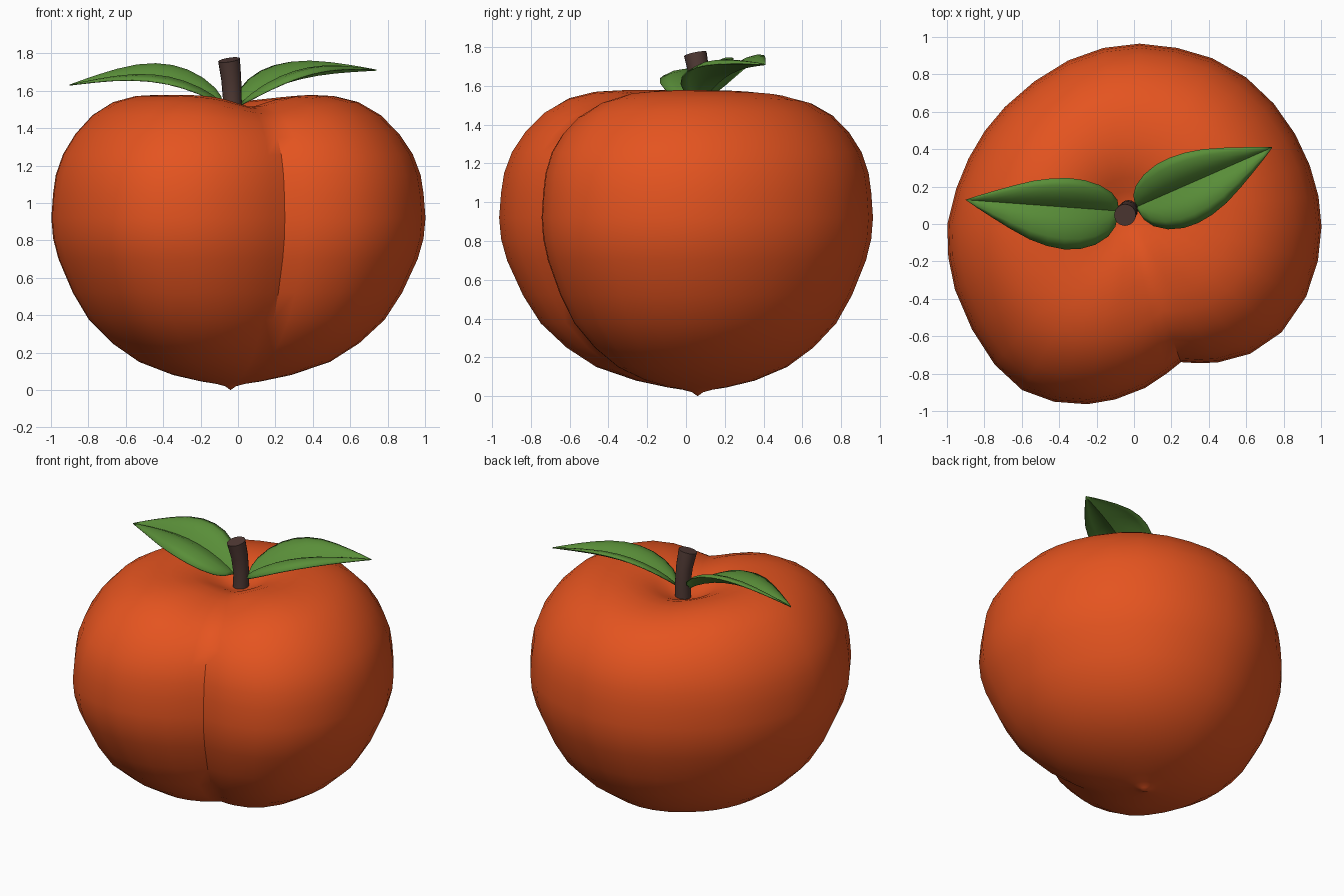
import bpy, bmesh, math
from mathutils import Vector

if "Cube" in bpy.data.objects:
    bpy.data.objects.remove(bpy.data.objects["Cube"])


def material(name, rgb):
    m = bpy.data.materials.new(name)
    m.diffuse_color = (*rgb, 1)
    m.use_nodes = True
    m.node_tree.nodes["Principled BSDF"].inputs["Base Color"].default_value = m.diffuse_color
    return m


ORANGE = material("peach orange", (0.78, 0.088, 0.014))
GREEN = material("leaf green", (0.1, 0.27, 0.04))
BROWN = material("stem brown", (0.08, 0.042, 0.035))


def finish(name, bm, mat, angle):
    bmesh.ops.recalc_face_normals(bm, faces=bm.faces)
    me = bpy.data.meshes.new(name)
    bm.to_mesh(me)
    bm.free()
    ob = bpy.data.objects.new(name, me)
    bpy.context.collection.objects.link(ob)
    me.materials.append(mat)
    bpy.ops.object.select_all(action='DESELECT')
    ob.select_set(True)
    bpy.context.view_layer.objects.active = ob
    bpy.ops.object.shade_smooth_by_angle(angle=math.radians(angle))
    return ob


def skin(bm, rings):
    for a, b in zip(rings, rings[1:]):
        n = len(a)
        for i in range(n):
            bm.faces.new((a[i], a[(i + 1) % n], b[(i + 1) % n], b[i]))


# Fruit: outline around the core (angle, radius) swept through a side profile
CX, CY = -0.04, 0.06
OUTLINE = [(-70, .85), (-64, .895), (-58.5, .938), (-48.7, 1.003), (-37.6, 1.047),
           (-25, 1.06), (-14, 1.055), (-4, 1.045), (5, 1.03), (14.5, 1.012), (25, .995),
           (36.5, .98), (48.5, .966), (61, .945), (73, .922), (85.6, .907), (98, .89),
           (111, .872), (125, .858), (139, .862), (150, .875), (161, .893), (172, .92),
           (183.6, .96), (194, .982), (204, 1.005), (217, 1.035), (229, 1.075),
           (239.5, 1.1), (249, 1.082), (258.4, 1.045), (266.5, 1.0), (276, .942), (284, .886)]
PROFILE = [(.03, .02), (.08, .033), (.16, .045), (.32, .08), (.51, .15), (.66, .25),
           (.79, .375), (.88, .52), (.96, .7), (.99, .81), (1, .92), (.99, 1.05), (.975, 1.15),
           (.935, 1.26), (.865, 1.37), (.77, 1.47), (.655, 1.54), (.53, 1.572),
           (.42, 1.578), (.3, 1.56), (.2, 1.52), (.12, 1.475), (.05, 1.45)]


def bump(a, centre, width):
    d = (a - centre + 180) % 360 - 180
    return math.exp(-(d / width) ** 2)


bm = bmesh.new()
rings = []
for k, (f, z) in enumerate(PROFILE):
    ring = []
    upper = k > 12
    blend = min(1, f / .5)
    for a, r in OUTLINE:
        rad = f * (.96 + (r - .96) * blend)
        zz = z
        if upper:  # rim sinks at the groove and at the back
            w = max(0, math.sin(math.pi * min(1, max(0, (f - .1) / .85))))
            zz -= w * (.07 * bump(a, -70, 24) + .04 * bump(a, 95, 45))
        t = math.radians(a)
        ring.append(bm.verts.new((CX + rad * math.cos(t), CY + rad * math.sin(t), zz)))
    rings.append(ring)
skin(bm, rings)
for ring, z in ((rings[0], 0), (rings[-1], 1.447)):
    c = bm.verts.new((CX, CY, z))
    for i in range(len(ring)):
        bm.faces.new((ring[i], ring[(i + 1) % len(ring)], c))
finish("fruit", bm, ORANGE, 32)

# Stem: short bent tapered rod with a tilted cut end
bm = bmesh.new()
rings = []
for c, r, tilt in (((-.03, .075, 1.43), .052, 0), ((-.03, .078, 1.55), .05, .1),
                   ((-.036, .068, 1.66), .053, .2), ((-.048, .048, 1.765), .058, .25)):
    ring = []
    for i in range(16):
        t = i * math.tau / 16
        x, y = r * math.cos(t), r * math.sin(t)
        ring.append(bm.verts.new(Vector(c) + Vector((x, y, tilt * (.8 * y + .6 * x)))))
    rings.append(ring)
skin(bm, rings)
bm.faces.new(rings[0])
bm.faces.new(rings[-1])
finish("stem", bm, BROWN, 40)

# Leaves: arched midrib, each half rising from the midrib then curling over
WIDTH = [(0, 0), (.02, .38), (.06, .62), (.14, .84), (.24, .97), (.34, 1), (.45, .95),
         (.57, .82), (.7, .6), (.82, .37), (.92, .17), (1, 0)]
STEPS = (.25, .5, .75, 1)


def leaf(name, base, tip, arch, back_w, front_w, back_lift, front_lift):
    base, tip = Vector(base), Vector(tip)
    d = tip - base
    side = Vector((-d.y, d.x, 0)).normalized()
    if side.y < 0:
        side = -side
    bm = bmesh.new()
    rows = []
    for t, w in WIDTH:
        mid = base.lerp(tip, t) + Vector((0, 0, arch * math.sin(math.pi * t ** .8)))
        back, front = ([mid + side * (s * wid * w * u) + Vector((0, 0, h * w))
                        for u, h in zip(STEPS, lift)]
                       for s, wid, lift in ((1, back_w, back_lift), (-1, front_w, front_lift)))
        rows.append([bm.verts.new(p) for p in back[::-1] + [mid] + front])
    for a, b in zip(rows, rows[1:]):
        for i in range(len(a) - 1):
            bm.faces.new((a[i], a[i + 1], b[i + 1], b[i]))
    bmesh.ops.remove_doubles(bm, verts=bm.verts, dist=.0005)
    ob = finish(name, bm, GREEN, 35)
    mod = ob.modifiers.new("thickness", 'SOLIDIFY')
    mod.thickness = .006
    mod.offset = 0


leaf("left_leaf", (-.08, .07, 1.52), (-.9, .13, 1.63), .085, .155, .225,
     (.05, .08, .095, .092), (.025, .032, .022, -.005))
leaf("right_leaf", (.01, .09, 1.52), (.74, .41, 1.71), .06, .17, .21,
     (.05, .08, .092, .09), (.04, .06, .058, .03))
